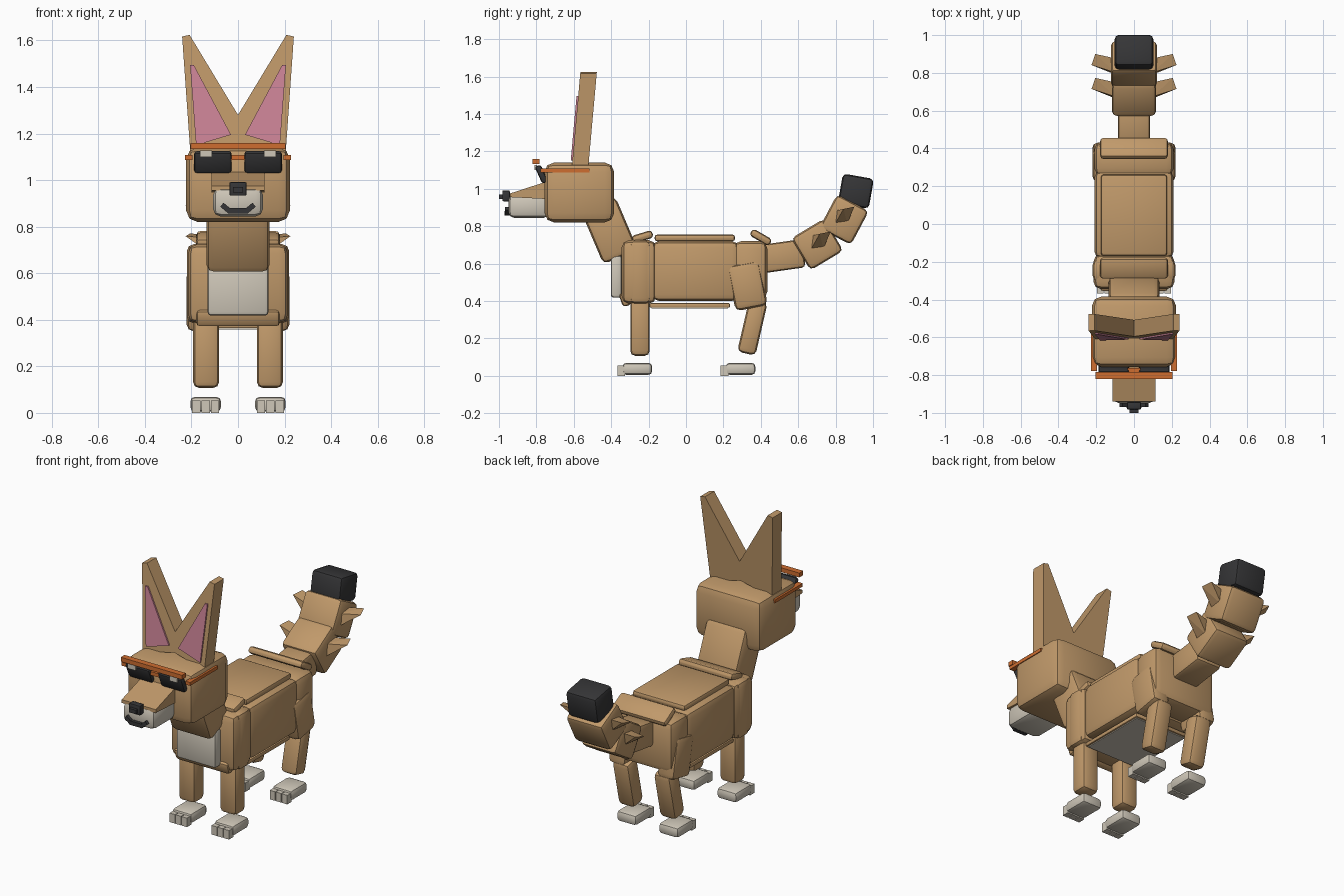
import bpy, bmesh, math
from mathutils import Matrix, Vector

if "Cube" in bpy.data.objects:
    bpy.data.objects.remove(bpy.data.objects["Cube"])


def material(name, rgb):
    m = bpy.data.materials.new(name)
    m.diffuse_color = (*rgb, 1)
    m.use_nodes = True
    m.node_tree.nodes["Principled BSDF"].inputs["Base Color"].default_value = m.diffuse_color
    return m


TAN = material("tan fur", (0.53, 0.32, 0.145))
CREAM = material("cream fur", (0.62, 0.57, 0.48))
BLACK = material("charcoal", (0.036, 0.036, 0.038))
PINK = material("ear pink", (0.61, 0.23, 0.31))
ORANGE = material("orange frame", (0.62, 0.155, 0.03))


def finish(bm, name, mat, smooth=False):
    bmesh.ops.recalc_face_normals(bm, faces=bm.faces)
    me = bpy.data.meshes.new(name)
    bm.to_mesh(me)
    bm.free()
    me.materials.append(mat)
    ob = bpy.data.objects.new(name, me)
    bpy.context.collection.objects.link(ob)
    if smooth:
        bpy.ops.object.select_all(action='DESELECT')
        ob.select_set(True)
        bpy.context.view_layer.objects.active = ob
        bpy.ops.object.shade_smooth_by_angle(angle=math.radians(35))
    return ob


def box(name, center, size, mat=TAN, bevel=0.0, rx=0, ry=0):
    """Box with rounded edges, tilted rx (about x) and ry (about y) degrees."""
    bm = bmesh.new()
    bmesh.ops.create_cube(bm, size=1)
    bmesh.ops.scale(bm, vec=size, verts=bm.verts)
    if bevel:
        bmesh.ops.bevel(bm, geom=bm.edges[:], offset=bevel, segments=2,
                        profile=0.5, affect='EDGES')
    rot = Matrix.Rotation(math.radians(rx), 4, 'X') @ Matrix.Rotation(math.radians(ry), 4, 'Y')
    bm.transform(Matrix.Translation(center) @ rot)
    return finish(bm, name, mat, bool(bevel))


def prism(name, front, offset, mat):
    """Extrude a 3D polygon by an offset vector."""
    bm = bmesh.new()
    f = bm.faces.new([bm.verts.new(p) for p in front])
    r = bmesh.ops.extrude_face_region(bm, geom=[f])
    new = [v for v in r["geom"] if isinstance(v, bmesh.types.BMVert)]
    bmesh.ops.translate(bm, vec=Vector(offset), verts=new)
    if f.is_valid and len(f.edges) and all(len(e.link_faces) > 2 for e in f.edges):
        bm.faces.remove(f)
    return finish(bm, name, mat)


def hull(name, pts, mat):
    bm = bmesh.new()
    for p in pts:
        bm.verts.new(p)
    bmesh.ops.convex_hull(bm, input=bm.verts[:])
    return finish(bm, name, mat)


# Body
box("torso", (0, 0.05, 0.56), (0.42, 0.46, 0.32), TAN, 0.035)
box("back_plate", (0, 0.047, 0.737), (0.35, 0.43, 0.036), TAN, 0.014)
box("belly_plate", (0, 0.02, 0.376), (0.36, 0.43, 0.024), TAN, 0.006)
box("belly_patch", (0, 0.02, 0.362), (0.34, 0.41, 0.006), CREAM)
box("chest", (0, -0.252, 0.555), (0.43, 0.185, 0.34), TAN, 0.04)
box("rump", (0, 0.345, 0.565), (0.42, 0.18, 0.31), TAN, 0.04)
box("shoulder_ridge", (0, -0.233, 0.743), (0.36, 0.115, 0.042), TAN, 0.018, rx=17)
box("hip_ridge", (0, 0.4, 0.74), (0.36, 0.12, 0.042), TAN, 0.018, rx=-30)
box("chest_bib", (0, -0.372, 0.53), (0.262, 0.06, 0.225), CREAM, 0.016)
box("chest_lower_edge", (0, -0.325, 0.41), (0.36, 0.05, 0.075), TAN, 0.018, rx=20)
box("neck", (0, -0.41, 0.778), (0.27, 0.2, 0.31), TAN, 0.03, rx=23)

# Legs and paws
for s, side in ((-1, "left"), (1, "right")):
    box(f"shoulder_{side}", (s * 0.165, -0.245, 0.555), (0.11, 0.115, 0.34), TAN, 0.03)
    box(f"front_leg_{side}", (s * 0.137, -0.246, 0.26), (0.112, 0.104, 0.306), TAN, 0.026)
    box(f"thigh_{side}", (s * 0.162, 0.328, 0.482), (0.118, 0.175, 0.245), TAN, 0.03, rx=11)
    box(f"rear_leg_{side}", (s * 0.137, 0.355, 0.26), (0.112, 0.1, 0.29), TAN, 0.026, rx=-13)
    for y, pos in ((-0.26, "front"), (0.292, "rear")):
        box(f"{pos}_paw_{side}", (s * 0.139, y, 0.037), (0.132, 0.158, 0.064), CREAM, 0.02)
        for i in (-1, 0, 1):
            box(f"{pos}_toe_{side}_{i + 2}", (s * 0.139 + i * 0.04, y - 0.086, 0.027),
                (0.036, 0.042, 0.054), CREAM)

# Head and snout
box("head", (0, -0.57, 0.98), (0.446, 0.372, 0.32), TAN, 0.05)
prism("snout_bridge", [(-0.113, -0.74, 1.04), (-0.113, -0.94, 0.975),
                       (-0.113, -0.94, 0.955), (-0.113, -0.74, 0.945)], (0.226, 0, 0), TAN)
box("muzzle", (0, -0.84, 0.906), (0.214, 0.22, 0.124), CREAM, 0.032)
box("nose", (0, -0.962, 0.962), (0.074, 0.04, 0.058), BLACK, 0.006)
box("nose_tip", (0, -0.985, 0.958), (0.045, 0.03, 0.024), BLACK)
box("mouth", (0, -0.958, 0.868), (0.084, 0.025, 0.024), BLACK)
for s, side in ((-1, "left"), (1, "right")):
    box(f"mouth_corner_{side}", (s * 0.052, -0.956, 0.88), (0.045, 0.025, 0.022), BLACK, ry=-s * 40)


# Ears lean back slightly with height
def ear_y(z):
    return -0.61 + 0.09 * (z - 1.12)


for s, side in ((-1, "left"), (1, "right")):
    outer = [(0.24, 1.617), (0.208, 1.624), (0, 1.28), (0, 1.16), (0.17, 1.12), (0.205, 1.12)]
    inner = [(0.206, 1.495), (0.19, 1.495), (0.03, 1.195), (0.18, 1.15)]
    prism(f"ear_{side}", [(s * x, ear_y(z), z) for x, z in outer], (0, 0.088, 0), TAN)
    prism(f"inner_ear_{side}", [(s * x, ear_y(z) - 0.009, z) for x, z in inner],
          (0, 0.0095, 0), PINK)

# Glasses
box("glasses_brow_bar", (0, -0.802, 1.146), (0.406, 0.036, 0.026), ORANGE)
box("glasses_bridge", (0, -0.775, 1.097), (0.07, 0.025, 0.022), ORANGE)
for s, side in ((-1, "left"), (1, "right")):
    box(f"lens_{side}", (s * 0.108, -0.773, 1.078), (0.162, 0.034, 0.1), BLACK, 0.014, rx=24)
    box(f"lens_glint_{side}", (s * 0.138, -0.804, 1.113), (0.052, 0.013, 0.028), CREAM)
    box(f"glasses_temple_{side}", (s * 0.212, -0.648, 1.097), (0.032, 0.262, 0.02), ORANGE)

# Tail
box("tail_base", (0, 0.52, 0.64), (0.172, 0.22, 0.152), TAN, 0.02, rx=8)
box("tail_middle", (0, 0.702, 0.702), (0.235, 0.205, 0.2), TAN, 0.026, rx=31)
box("tail_upper", (0, 0.845, 0.835), (0.245, 0.205, 0.192), TAN, 0.026, rx=62)
box("tail_tip", (0, 0.908, 0.987), (0.204, 0.168, 0.162), BLACK, 0.022, rx=-10)

# Fur tufts: wedges with a sharp outer edge
for s, side in ((-1, "left"), (1, "right")):
    for name, y, z in (("lower", 0.715, 0.715), ("upper", 0.842, 0.848)):
        base = [(s * 0.1, y + dy, z + dz) for dy, dz in
                ((-0.04, 0.035), (0.035, 0.045), (0.02, -0.035), (-0.05, -0.045))]
        tip = [(s * 0.205, y + 0.058, z + 0.056), (s * 0.225, y + 0.0, z + 0.044)]
        hull(f"tail_tuft_{name}_{side}", base + tip, TAN)
